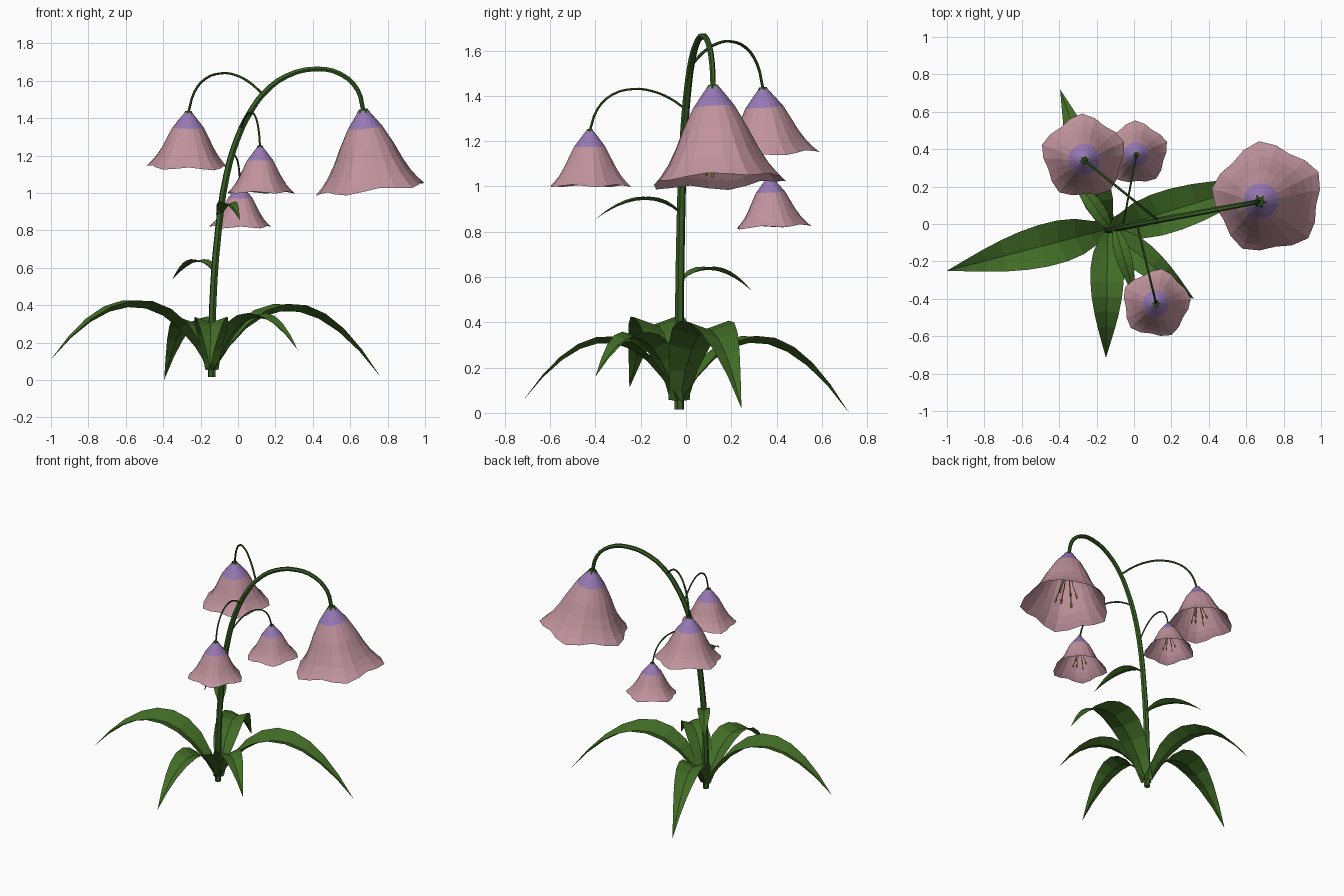
import bpy, bmesh, math
from mathutils import Vector

if "Cube" in bpy.data.objects:
    bpy.data.objects.remove(bpy.data.objects["Cube"])


def material(name, rgb):
    m = bpy.data.materials.new(name)
    m.diffuse_color = (*rgb, 1)
    m.use_nodes = True
    m.node_tree.nodes["Principled BSDF"].inputs["Base Color"].default_value = m.diffuse_color
    return m


STEM = material("stem green", (0.04, 0.115, 0.018))
LEAF = material("leaf green", (0.055, 0.155, 0.02))
PINK = material("dusty pink", (0.53, 0.29, 0.335))
PURPLE = material("soft purple", (0.31, 0.19, 0.46))
GOLD = material("stamen gold", (0.28, 0.21, 0.03))


def link(name, mesh, *mats):
    for m in mats:
        mesh.materials.append(m)
    ob = bpy.data.objects.new(name, mesh)
    bpy.context.collection.objects.link(ob)
    return ob


def tube(name, paths, mat, bevel=1):
    """Smooth tapered tubes; each path is a list of (point, radius)."""
    cu = bpy.data.curves.new(name, 'CURVE')
    cu.dimensions = '3D'
    cu.bevel_depth = 1
    cu.bevel_resolution = bevel
    cu.resolution_u = 3
    cu.use_fill_caps = True
    for path in paths:
        sp = cu.splines.new('BEZIER')
        sp.bezier_points.add(len(path) - 1)
        for bp, (p, r) in zip(sp.bezier_points, path):
            bp.co = p
            bp.radius = r
            bp.handle_left_type = bp.handle_right_type = 'AUTO'
    tmp = bpy.data.objects.new(name + "_curve", cu)
    bpy.context.collection.objects.link(tmp)
    dg = bpy.context.evaluated_depsgraph_get()
    mesh = bpy.data.meshes.new_from_object(tmp.evaluated_get(dg))
    bpy.data.objects.remove(tmp)
    mesh.materials.clear()
    ob = link(name, mesh, mat)
    for p in mesh.polygons:
        p.use_smooth = False
        p.material_index = 0
    return ob


def leaf(name, base, tip, apex, width, sections=9):
    """Arching leaf with a V fold along the midrib."""
    base, tip = Vector(base), Vector(tip)
    flat = Vector((tip.x - base.x, tip.y - base.y, 0))
    side = Vector((-flat.y, flat.x, 0)).normalized()
    ctrl = base + flat * 0.42
    ctrl.z = 2 * apex - 0.5 * (base.z + tip.z)
    bm = bmesh.new()
    rows = []
    for i in range(sections):
        t = i / sections
        c = base * (1 - t) ** 2 + ctrl * 2 * t * (1 - t) + tip * t * t
        d = (ctrl - base) * (1 - t) + (tip - ctrl) * t
        up = d.cross(side).normalized()
        if up.z < 0:
            up = -up
        w = math.sin(math.pi * t ** 0.75)
        w = 0.5 * width * (max(w, 0.4) if t < 0.4 else w)
        rows.append([bm.verts.new(c + side * w * k + up * w * 0.35 * abs(k))
                     for k in (-1, 0, 1)])
    for a, b in zip(rows, rows[1:]):
        for k in (0, 1):
            bm.faces.new((a[k], b[k], b[k + 1], a[k + 1]))
    end = bm.verts.new(tip)
    for k in (0, 1):
        bm.faces.new((rows[-1][k], end, rows[-1][k + 1]))
    bmesh.ops.recalc_face_normals(bm, faces=bm.faces)
    mesh = bpy.data.meshes.new(name)
    bm.to_mesh(mesh)
    link(name, mesh, LEAF)


def bell(name, top, mouth, radius, phase, cap):
    """Five-lobed hanging bell with a purple crown and stamens inside."""
    top, mouth = Vector(top), Vector(mouth)
    axis = mouth - top
    h = axis.length
    rot = Vector((0, 0, -1)).rotation_difference(axis.normalized())
    n = 20
    profile = [(0, 0.09), (0.07, 0.17), (cap, 0.10 + cap * 1.05), (0.46, 0.52),
               (0.64, 0.64), (0.80, 0.77), (0.91, 0.89), (0.99, 1.0)]
    bm = bmesh.new()
    rings = []
    for u, r in profile:
        ring = []
        for j in range(n):
            a = 2 * math.pi * j / n + math.radians(phase)
            wave = math.cos(2 * math.pi * 5 * j / n)
            rr = radius * r * (1 + 0.075 * wave * u * u)
            p = Vector((rr * math.cos(a), rr * math.sin(a),
                        -h * (u + 0.025 * wave * u ** 4)))
            ring.append(bm.verts.new(top + rot @ p))
        rings.append(ring)
    for k, (a, b) in enumerate(zip(rings, rings[1:])):
        for j in range(n):
            f = bm.faces.new((a[j], b[j], b[(j + 1) % n], a[(j + 1) % n]))
            f.material_index = 1 if k < 2 else 0
    mesh = bpy.data.meshes.new(name)
    bm.to_mesh(mesh)
    link(name, mesh, PINK, PURPLE)
    # green collar where the stalk meets the bell
    tube(name + "_collar", [[(top + rot @ Vector((0, 0, 0.008)), radius * 0.08),
                             (top + rot @ Vector((0, 0, -0.012)), radius * 0.13)]], STEM)
    # stamens: thin filaments ending in thicker anthers
    paths = []
    for j in range(6):
        a = 2 * math.pi * j / 6 + 0.3
        length = 0.86 + 0.08 * (j % 2)
        path = []
        for u, r, thick in ((0.1, 0.04, 0.008), (0.55, 0.12, 0.008),
                            (length - 0.1, 0.22, 0.008), (length - 0.06, 0.235, 0.022),
                            (length, 0.25, 0.012)):
            p = Vector((r * radius * math.cos(a), r * radius * math.sin(a), -u * h))
            path.append((top + rot @ p, thick * h))
        paths.append(path)
    tube(name + "_stamens", paths, GOLD, 0)


def stalk(name, start, end, apex, r):
    """Side stalk rising to an apex then drooping to a bell."""
    start, end = Vector(start), Vector(end)
    path = []
    for s, k in ((0, 0), (.17, .55), (.37, .92), (.55, 1), (.77, .86), (.92, .52), (1, 0)):
        p = start.lerp(end, s)
        low = start.z if s < 0.55 else end.z
        p.z = low + (apex - low) * k
        path.append((p, r))
    tube(name, [path], STEM)


# Main stem, leaning along one vertical plane
main = [(-.14, .015), (-.135, .4), (-.105, .8), (-.06, 1.1), (0, 1.3), (.07, 1.44),
        (.14, 1.535), (.26, 1.625), (.42, 1.663), (.55, 1.635), (.64, 1.55), (.67, 1.44)]
tube("main_stem", [[((x, -.03 + (x + .14) * .185, z), .021 - .009 * i / 11)
                    for i, (x, z) in enumerate(main)]], STEM)

# Side stalks
stalk("stalk_back_left", (.13, .02, 1.53), (-.265, .34, 1.43), 1.64, .0065)
stalk("stalk_front", (.015, 0, 1.34), (.118, -.425, 1.245), 1.43, .0055)
stalk("stalk_back", (-.06, -.015, 1.1), (.012, .37, 1.035), 1.2, .005)

# Bells
bell("bell_large", (.67, .12, 1.44), (.715, .14, 1.02), .285, 27, .22)
bell("bell_back_left", (-.265, .34, 1.43), (-.27, .36, 1.14), .215, 20, .28)
bell("bell_front", (.118, -.425, 1.245), (.118, -.425, 1.0), .175, 8, .29)
bell("bell_back", (.012, .37, 1.035), (.012, .38, .82), .162, 20, .29)

# Basal leaves
leaf("leaf_left", (-.15, -.03, .05), (-1, -.25, .11), .39, .23)
leaf("leaf_right", (-.13, -.03, .05), (.76, .245, .02), .37, .23)
leaf("leaf_front", (-.14, -.04, .05), (-.15, -.715, .06), .31, .18)
leaf("leaf_back", (-.14, -.02, .05), (-.395, .72, 0), .31, .18)
leaf("leaf_front_right", (-.13, -.04, .05), (.32, -.4, .16), .33, .16)

# Small leaves on the stem
leaf("stem_leaf_lower", (-.125, -.025, .58), (-.35, .29, .54), .63, .085)
leaf("stem_leaf_upper", (-.1, -.025, .88), (.01, -.4, .855), .94, .085)
